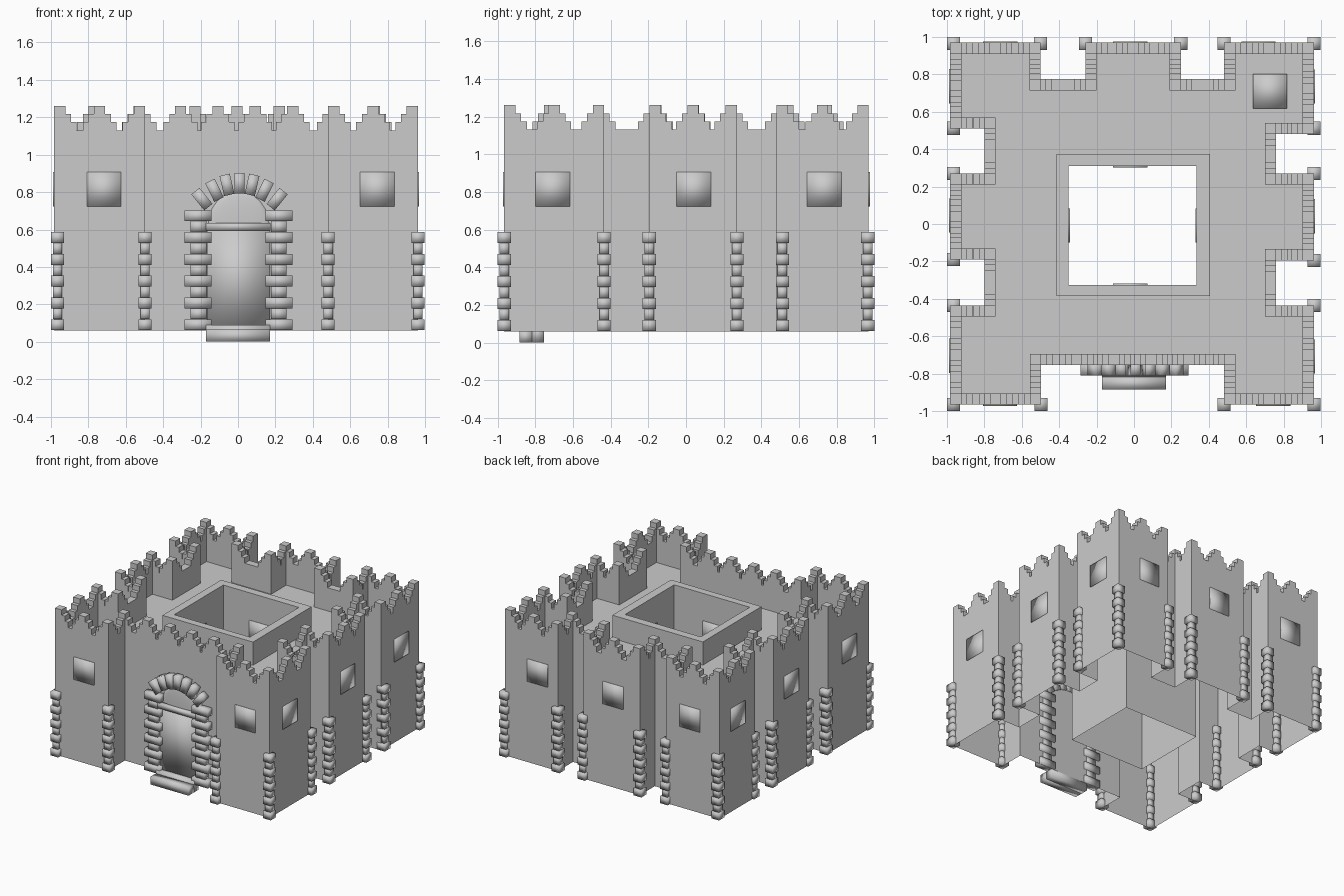
import bpy, bmesh, math
from mathutils import Vector, Matrix

if "Cube" in bpy.data.objects:
    bpy.data.objects.remove(bpy.data.objects["Cube"], do_unlink=True)

GREY = (0.6, 0.6, 0.6, 1)
stone = bpy.data.materials.new("stone_grey")
stone.use_nodes = True
stone.diffuse_color = GREY
stone.node_tree.nodes["Principled BSDF"].inputs["Base Color"].default_value = GREY

BASE, ROOF, TOP, THICK = 0.06, 0.94, 1.13, 0.06


def finish(bm, name, smooth=False):
    mesh = bpy.data.meshes.new(name)
    for f in bm.faces:
        f.smooth = smooth
    bm.to_mesh(mesh)
    bm.free()
    mesh.materials.append(stone)
    obj = bpy.data.objects.new(name, mesh)
    bpy.context.collection.objects.link(obj)


def box(bm, centre, size, tilt=0):
    m = (Matrix.Translation(centre) @ Matrix.Rotation(tilt, 4, 'Y')
         @ Matrix.Diagonal((*size, 1)))
    bmesh.ops.create_cube(bm, size=1, matrix=m)


def span(bm, lo, hi):
    lo, hi = Vector(lo), Vector(hi)
    box(bm, (lo + hi) / 2, [abs(c) for c in hi - lo])


# Footprint, counter-clockwise: four corner towers, three middle towers
W, E, S, N = -0.983, 0.962, -0.965, 0.97
outline = [Vector(p) for p in (
    (W, S), (-0.497, S), (-0.497, -0.755), (0.482, -0.755), (0.482, S), (E, S),
    (E, -0.435), (0.76, -0.435), (0.76, -0.195), (E, -0.195),
    (E, 0.27), (0.76, 0.27), (0.76, 0.48), (E, 0.48),
    (E, N), (0.482, N), (0.482, 0.775), (0.25, 0.775), (0.25, N),
    (-0.26, N), (-0.26, 0.775), (-0.5, 0.775), (-0.5, N), (W, N),
    (W, 0.51), (-0.8, 0.51), (-0.8, 0.27), (W, 0.27),
    (W, -0.19), (-0.8, -0.19), (-0.8, -0.435), (W, -0.435))]
count = len(outline)
dirs = [(outline[(i + 1) % count] - outline[i]).normalized() for i in range(count)]
inward = [Vector((-d.y, d.x)) for d in dirs]
convex = [dirs[i - 1].cross(dirs[i]) > 0 for i in range(count)]
inset = [outline[i] + (inward[i - 1] + inward[i]) * THICK for i in range(count)]


def rect(x0, x1, y0, y1):
    return [Vector(p) for p in ((x0, y0), (x1, y0), (x1, y1), (x0, y1))]


court = rect(-0.35, 0.335, -0.325, 0.31)
curb = rect(-0.415, 0.405, -0.385, 0.375)

# Hollow shell: outer wall, parapet, roof, courtyard curb and shaft
bm = bmesh.new()


def ring(points, z):
    return [bm.verts.new((p.x, p.y, z)) for p in points]


def bridge(a, b):
    for i in range(len(a)):
        j = (i + 1) % len(a)
        bm.faces.new((a[i], a[j], b[j], b[i]))


rings = [ring(outline, BASE), ring(outline, TOP), ring(inset, TOP), ring(inset, ROOF)]
shaft = [ring(curb, ROOF), ring(curb, TOP), ring(court, TOP), ring(court, BASE)]
for chain in (rings, shaft):
    for a, b in zip(chain, chain[1:]):
        bridge(a, b)
edges = [bm.edges.get((r[i - 1], r[i])) for r in (rings[3], shaft[0]) for i in range(len(r))]
bmesh.ops.triangle_fill(bm, edges=edges, use_beauty=True, normal=(0, 0, 1))
bmesh.ops.recalc_face_normals(bm, faces=bm.faces)
roof_faces = [f for f in bm.faces if abs(f.calc_center_median().z - ROOF) < 0.001]
if roof_faces and roof_faces[0].normal.z < 0:
    bmesh.ops.reverse_faces(bm, faces=bm.faces)
finish(bm, "castle_walls")

# Stepped battlements: at every outer and inner corner, and along long faces
bm = bmesh.new()
LEVELS = ((0.18, TOP, 1.175), (0.12, 1.175, 1.217), (0.06, 1.217, 1.26))
for i in range(count):
    start, d, n = outline[i], dirs[i], inward[i]
    length = (outline[(i + 1) % count] - start).length
    low = 0 if convex[i] else -THICK
    high = length if convex[(i + 1) % count] else length + THICK
    spots = [low + THICK / 2, high - THICK / 2]
    if 0.4 < length < 0.6:
        spots.append(length / 2)
    elif length > 0.9:
        spots += [length / 2 + k * 0.2 for k in (-1.5, -0.5, 0.5, 1.5)]
    for t in spots:
        for width, z0, z1 in LEVELS:
            a = start + d * max(t - width / 2, low)
            b = start + d * min(t + width / 2, high) + n * THICK
            span(bm, (a.x, a.y, z0), (b.x, b.y, z1))
finish(bm, "battlements")

# Corner stones: alternating wide and narrow soft blocks
bm = bmesh.new()
PITCH, FIRST = 0.1165, 0.091
for p, is_out in zip(outline, convex):
    if is_out:
        x, y = (max(-0.965, min(0.965, c)) for c in p)
        if 0.4 < y < 0.6:
            y = 0.512
        for k in range(9):
            w = 0.05 if k % 2 else 0.07
            box(bm, (x, y, FIRST + k * PITCH / 2), (w, w, 0.058))
finish(bm, "corner_stones", True)

# Windows on the towers, in the courtyard and one hatch on the roof
bm = bmesh.new()
PANE, SILL, DEEP = 0.183, 0.815, 0.014
for x, y in ((-0.717, S), (0.745, S), (-0.715, N), (-0.02, N), (0.665, N),
             (-0.02, 0.31), (-0.02, -0.325)):
    box(bm, (x, y, SILL), (PANE, DEEP, PANE))
for x, ys in ((W, (-0.705, 0.045, 0.737)), (E, (-0.708, 0.042, 0.735)),
              (-0.35, (-0.008,)), (0.335, (-0.008,))):
    for y in ys:
        box(bm, (x, y, SILL), (DEEP, PANE, PANE))
box(bm, (0.727, 0.71, ROOF), (PANE, PANE, 0.02))
finish(bm, "windows", True)

# Doorway: jamb stones, arch stones, door, lintel, rounded panel and steps
FRONT = -0.755
bm = bmesh.new()
for side in (-1, 1):
    for k in range(11):
        z = FIRST + k * PITCH / 2
        if k % 2:
            box(bm, (side * 0.215 + 0.003, FRONT - 0.022, z), (0.085, 0.045, 0.058))
        else:
            box(bm, (side * 0.217 + 0.003, FRONT - 0.02, z), (0.145, 0.07, 0.058))
finish(bm, "door_jamb_stones", True)

bm = bmesh.new()
for i in range(-3, 4):
    box(bm, (i * 0.067 + 0.008, FRONT - 0.02, 0.848 - 0.0095 * i * i),
        (0.056, 0.07, 0.11), math.radians(13 * i))
finish(bm, "door_arch_stones", True)

bm = bmesh.new()
span(bm, (-0.165, FRONT - 0.022, 0.07), (0.17, FRONT - 0.001, 0.61))
finish(bm, "door", True)

bm = bmesh.new()
span(bm, (-0.17, FRONT - 0.045, 0.595), (0.175, FRONT - 0.001, 0.635))
finish(bm, "door_lintel", True)

bm = bmesh.new()
bmesh.ops.create_uvsphere(bm, u_segments=24, v_segments=12, radius=1,
                          matrix=Matrix.Translation((0.003, FRONT, 0.62))
                          @ Matrix.Diagonal((0.165, 0.02, 0.185, 1)))
bmesh.ops.bisect_plane(bm, geom=bm.verts[:] + bm.edges[:] + bm.faces[:],
                       plane_co=(0, FRONT - 0.001, 0), plane_no=(0, 1, 0),
                       clear_outer=True)
finish(bm, "door_arch_panel", True)

bm = bmesh.new()
span(bm, (-0.172, -0.885, 0), (0.172, -0.818, 0.065))
span(bm, (-0.172, -0.818, 0), (0.172, FRONT, 0.09))
finish(bm, "door_steps", True)
